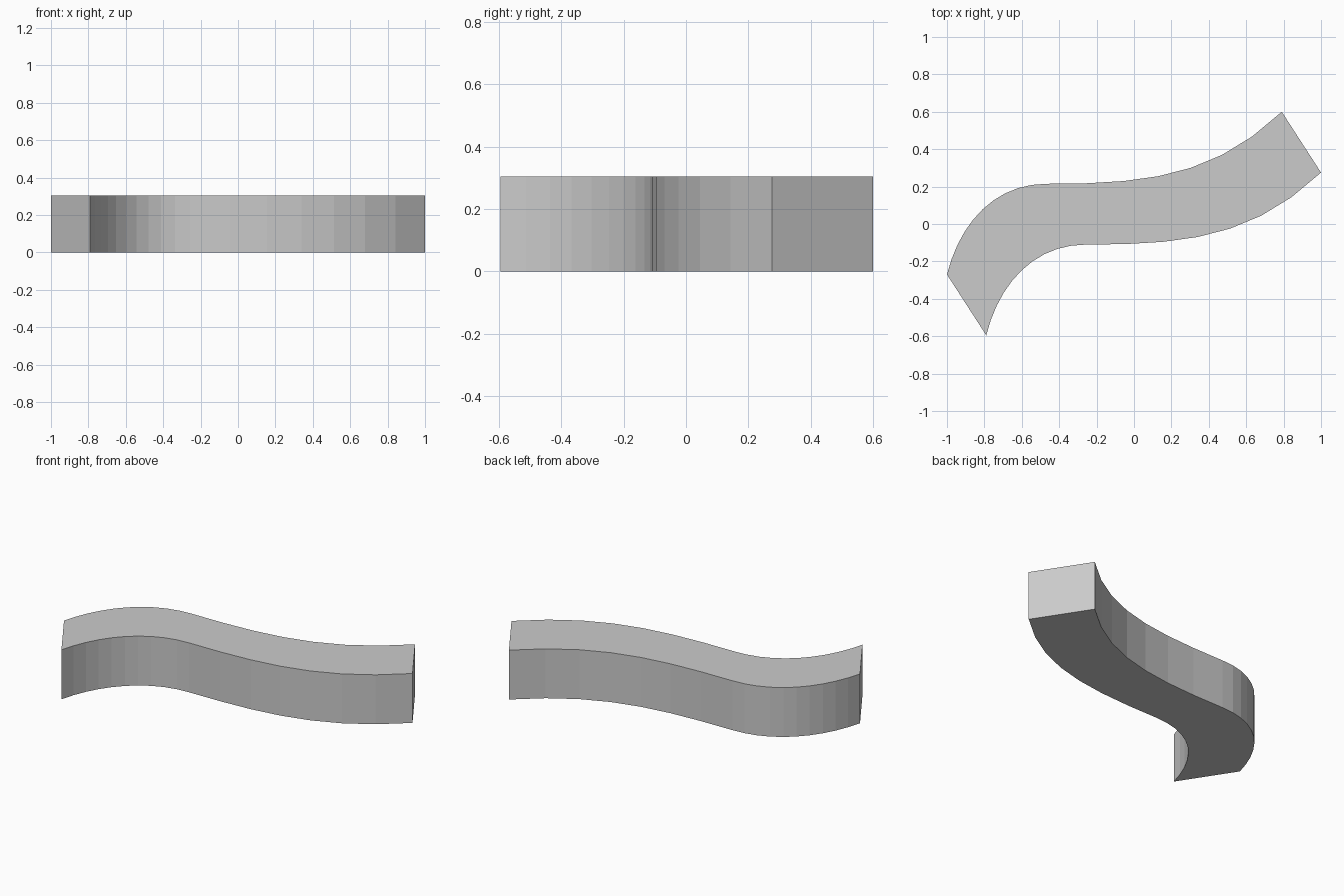
import bpy
import bmesh
from mathutils import Vector
from mathutils.geometry import interpolate_bezier

cube = bpy.data.objects.get("Cube")
if cube:
    bpy.data.objects.remove(cube, do_unlink=True)

HEIGHT = 0.305
SWEEP = Vector((-0.21, 0.325, 0))

# Plain grey finish
grey = bpy.data.materials.new("light_grey")
grey.use_nodes = True
colour = (0.6, 0.6, 0.6, 1)
grey.diffuse_color = colour
grey.node_tree.nodes["Principled BSDF"].inputs["Base Color"].default_value = colour


def span(start, handle_a, handle_b, end, segments):
    """Points along one cubic span lying on the ground."""
    corners = [Vector((x, y, 0)) for x, y in (start, handle_a, handle_b, end)]
    return interpolate_bezier(*corners, segments + 1)


# Front edge: a tight bend flowing into a long shallow one
joint = (-0.257, -0.11)
tight = span((-0.79, -0.595), (-0.72, -0.314), (-0.531, -0.11), joint, 10)
shallow = span(joint, (0.263, -0.11), (0.63, -0.078), (1.0, 0.275), 7)
front_edge = tight + shallow[1:]

# The same edge shifted sideways closes the outline
back_edge = [p + SWEEP for p in front_edge]

# Wavy block: outline raised to a solid
bm = bmesh.new()
outline = [bm.verts.new(p) for p in front_edge + back_edge[::-1]]
base = bm.faces.new(outline)
raised = bmesh.ops.extrude_face_region(bm, geom=[base], use_keep_orig=True)
top = [g for g in raised["geom"] if isinstance(g, bmesh.types.BMVert)]
bmesh.ops.translate(bm, verts=top, vec=(0, 0, HEIGHT))
bmesh.ops.recalc_face_normals(bm, faces=bm.faces)

mesh = bpy.data.meshes.new("wavy_block")
bm.to_mesh(mesh)
bm.free()
mesh.materials.append(grey)
block = bpy.data.objects.new("wavy_block", mesh)
bpy.context.collection.objects.link(block)
